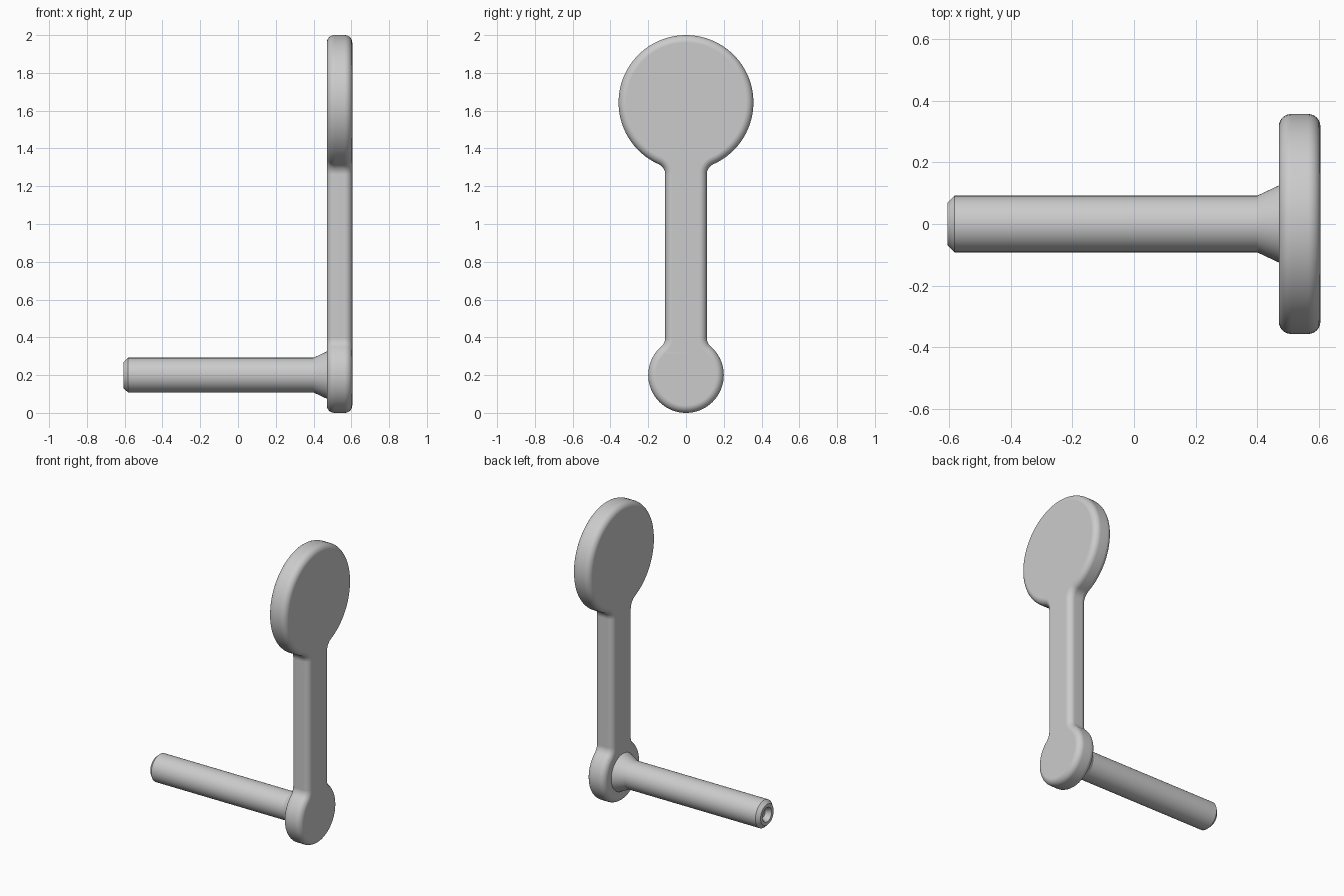
import bpy, bmesh
from math import sin, cos, pi, sqrt, atan2

old = bpy.data.objects.get("Cube")
if old:
    bpy.data.objects.remove(old, do_unlink=True)

grey = bpy.data.materials.new("plain grey")
grey.use_nodes = True
grey.diffuse_color = (0.6, 0.6, 0.6, 1)
grey.node_tree.nodes["Principled BSDF"].inputs["Base Color"].default_value = (0.6, 0.6, 0.6, 1)


def loft(name, rings, angle):
    """Skin a list of matching closed rings and cap both ends."""
    bm = bmesh.new()
    loops = [[bm.verts.new(p) for p in ring] for ring in rings]
    for a, b in zip(loops, loops[1:]):
        for i in range(len(a)):
            j = (i + 1) % len(a)
            bm.faces.new((a[i], a[j], b[j], b[i]))
    bm.faces.new(loops[0])
    bm.faces.new(loops[-1])
    bmesh.ops.recalc_face_normals(bm, faces=bm.faces)
    mesh = bpy.data.meshes.new(name)
    bm.to_mesh(mesh)
    bm.free()
    mesh.materials.append(grey)
    obj = bpy.data.objects.new(name, mesh)
    bpy.context.collection.objects.link(obj)
    bpy.ops.object.select_all(action="DESELECT")
    obj.select_set(True)
    bpy.context.view_layer.objects.active = obj
    bpy.ops.object.shade_smooth_by_angle(angle=angle)
    mod = obj.modifiers.new("flat caps", "WEIGHTED_NORMAL")
    mod.keep_sharp = True
    return obj


def arc(cy, cz, r, start, end, steps):
    return [(cy + r * cos(start + (end - start) * i / steps),
             cz + r * sin(start + (end - start) * i / steps)) for i in range(steps + 1)]


# Outline: large disc, stem and small disc joined with fillets, inset by d
BIG, BIG_Z, SMALL, SMALL_Z, HALF, FILLET = 0.357, 1.643, 0.2, 0.2, 0.11, 0.06


def outline(d):
    fy = HALF + FILLET
    top = sqrt((BIG + FILLET) ** 2 - fy ** 2)
    low = sqrt((SMALL + FILLET) ** 2 - fy ** 2)
    a_top, a_low = atan2(top, fy), atan2(low, fy)
    f = FILLET + d
    side = arc(0, SMALL_Z, SMALL - d, -pi / 2, a_low, 28)
    side += arc(fy, SMALL_Z + low, f, pi + a_low, pi, 8)
    side += arc(fy, BIG_Z - top, f, pi, pi - a_top, 8)
    side += arc(0, BIG_Z, BIG - d, -a_top, pi / 2, 36)
    return side + [(-y, z) for y, z in side[-2:0:-1]]


# Paddle plate with rounded rims
X0, X1, ROUND, STEPS = 0.47, 0.605, 0.04, 6
section = []
for i in range(STEPS + 1):
    t = pi / 2 * i / STEPS
    section.append((X0 + ROUND * (1 - sin(t)), ROUND * (1 - cos(t))))
section = section[::-1] + [(X0 + X1 - x, d) for x, d in section]
loft("paddle_plate", [[(x, y, z) for y, z in outline(d)] for x, d in section], 0.7)

# Pin: flared root, straight shaft, chamfered tip and a shallow centre hole
pin = [(0.5, 0.125), (0.47, 0.125), (0.4, 0.092), (-0.582, 0.092),
       (-0.605, 0.07), (-0.605, 0.048), (-0.57, 0.03)]
loft("pin", [[(x, y, z) for y, z in arc(0, SMALL_Z, r, 0, 2 * pi, 64)[:-1]] for x, r in pin], 0.35)
